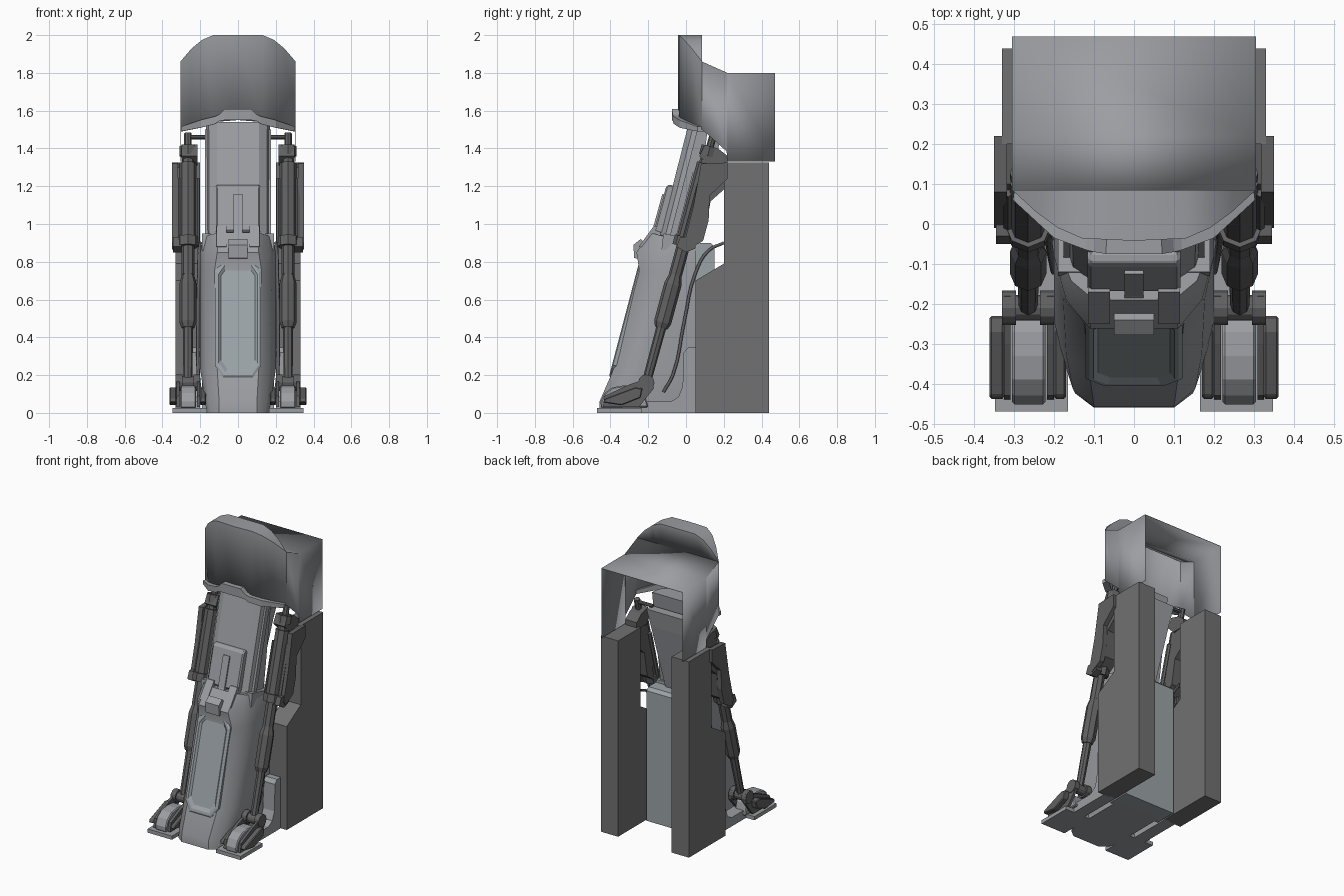
import bpy, bmesh
from mathutils import Vector

if "Cube" in bpy.data.objects:
    bpy.data.objects.remove(bpy.data.objects["Cube"])


def material(name, r, g, b):
    m = bpy.data.materials.new(name)
    m.diffuse_color = (r, g, b, 1)
    m.use_nodes = True
    m.node_tree.nodes["Principled BSDF"].inputs["Base Color"].default_value = m.diffuse_color
    return m


SHELL = material("shell_grey", .33, .34, .36)
PANEL = material("panel_grey", .33, .37, .39)
TOWER = material("tower_grey", .165, .165, .165)
DARK = material("dark_metal", .12, .12, .12)


def colour(name):
    if name.startswith(("leg", "ankle", "toe", "arm", "shoulder", "side", "foot_cheek")):
        return DARK
    if name == "rear_tower":
        return TOWER
    return PANEL if name in ("front_panel", "rear_core") else SHELL


def make(name, bm, mirror=False, solid=0.0, bevel=0.0):
    bmesh.ops.remove_doubles(bm, verts=bm.verts, dist=0.0005)
    bmesh.ops.recalc_face_normals(bm, faces=bm.faces)
    me = bpy.data.meshes.new(name)
    bm.to_mesh(me)
    bm.free()
    me.materials.append(colour(name))
    ob = bpy.data.objects.new(name, me)
    bpy.context.collection.objects.link(ob)
    if bevel:
        m = ob.modifiers.new("bevel", "BEVEL")
        m.width, m.segments = bevel, 1
    if solid:
        m = ob.modifiers.new("thickness", "SOLIDIFY")
        m.thickness, m.offset = solid, -1
    if mirror:
        ob.modifiers.new("mirror", "MIRROR").use_axis[0] = True
    return ob


def loft(name, rings, mirror=False, bevel=0.0):
    """Skin equal-length closed rings and cap both ends."""
    bm = bmesh.new()
    vs = [[bm.verts.new(p) for p in r] for r in rings]
    n = len(vs[0])
    for a, b in zip(vs, vs[1:]):
        for i in range(n):
            bm.faces.new((a[i], a[(i + 1) % n], b[(i + 1) % n], b[i]))
    bm.faces.new(vs[0])
    bm.faces.new(vs[-1])
    return make(name, bm, mirror, bevel=bevel)


def prism(name, yz, x0, x1, mirror=False, bevel=0.0):
    return loft(name, [[(x, y, z) for y, z in yz] for x in (x0, x1)], mirror, bevel)


def rod(name, a, b, r, r2=None, n=8, mirror=True):
    a, b = Vector(a), Vector(b)
    d = b - a
    bm = bmesh.new()
    mat = d.to_track_quat('Z', 'Y').to_matrix().to_4x4()
    mat.translation = (a + b) / 2
    bmesh.ops.create_cone(bm, cap_ends=True, segments=n, radius1=r, radius2=r2 or r,
                          depth=d.length, matrix=mat)
    return make(name, bm, mirror)


def section(z, yf, yb, xa, xb, ch, dz=0.0):
    """Chamfered-front cross-section; dz raises the front edge."""
    half = [(xa, yf, z + dz), ((xa + xb) / 2 + .015, yf + ch * .4, z + dz * .6), (xb, yf + ch, z), (xb, yb, z)]
    return half + [(-x, y, zz) for x, y, zz in reversed(half)]


def smooth(ob, angle):
    bpy.ops.object.select_all(action='DESELECT')
    ob.select_set(True)
    bpy.context.view_layer.objects.active = ob
    bpy.ops.object.shade_smooth_by_angle(angle=angle)


# hood shell: wraparound wall, crest and sloped roof, open at back and bottom
plan = [(.305, .47, 1.33, 1.8), (.305, .22, 1.33, 1.8), (.305, .215, 1.385, 1.802),
        (.305, .085, 1.5, 1.86), (.245, .03, 1.51, 1.93), (.19, -.01, 1.52, 1.975),
        (.13, -.036, 1.54, 2.0), (.0, -.042, 1.55, 2.0)]
plan += [(-x, y, a, b) for x, y, a, b in reversed(plan[:-1])]
bm = bmesh.new()
quad = lambda *ps: bm.faces.new([bm.verts.new(p) for p in ps])
for (x, y, a, b), (u, v, c, d) in zip(plan, plan[1:]):
    quad((x, y, a), (u, v, c), (u, v, d), (x, y, b))
for (x, y, a, b), (u, v, c, d) in zip(plan[3:-3], plan[4:-3]):
    quad((x, y, b), (u, v, d), (u, .085, d), (x, .085, b))
    quad((x, .085, b), (u, .085, d), (u, .085, 1.86), (x, .085, 1.86))
for (y, z), (v, w) in (((.085, 1.86), (.22, 1.8)), ((.22, 1.8), (.47, 1.8))):
    quad((.305, y, z), (-.305, y, z), (-.305, v, w), (.305, v, w))
smooth(make("hood", bm, solid=.004), .55)

# brim with raised centre along the hood's lower front edge
brim = [(.303, .06, 1.49, 1.515), (.2, -.035, 1.51, 1.55), (.12, -.065, 1.53, 1.57),
        (.1, -.07, 1.545, 1.58), (.07, -.075, 1.55, 1.61)]
brim += [(-x, y, a, b) for x, y, a, b in reversed(brim)]
loft("hood_brim", [[(x, y, a), (x, y, b), (x * .98, y + .05, b), (x * .98, y + .05, a)]
                   for x, y, a, b in brim])

# lower body, tapering nose to shoulder rim
body = loft("lower_body", [
    section(0, -.46, .05, .1, .165, .09), section(.06, -.458, .05, .1, .175, .11),
    section(.23, -.384, .05, .11, .2, .14), section(.75, -.247, .05, .125, .2, .15),
    section(.85, -.262, .05, .11, .2, .18), section(.92, -.19, .05, .1, .185, .12, .035)])
smooth(body, .6)
prism("rear_core", [(0, 0), (.15, 0), (.15, .88), (.13, .9), (0, .9)], -.19, .19)


# front panel: octagonal frame with a recessed centre on the sloped front
def octo(hx, z0, z1, c, off):
    pts = [(hx, z0 + c), (hx, z1 - c), (hx - c * .7, z1), (-hx + c * .7, z1),
           (-hx, z1 - c), (-hx, z0 + c), (-hx + c * .7, z0), (hx - c * .7, z0)]
    return [(x, -.384 + (z - .23) * .2635 - off, z) for x, z in pts]


loft("front_panel", [octo(.122, .19, .81, .06, -.03), octo(.122, .19, .81, .06, .008),
                     octo(.112, .2, .8, .055, .014), octo(.102, .215, .785, .05, .014),
                     octo(.09, .235, .77, .045, .002)])

# neck column
loft("neck", [section(.85, -.16, .03, .11, .165, .07), section(1.54, .016, .12, .11, .17, .07)])
prism("neck_rail", [(-.09, .92), (-.06, .9), (.09, 1.47), (.06, 1.5)], .13, .176, True)
loft("neck_rear", [[(-w, y, z), (w, y, z), (w, y + .06, z), (-w, y + .06, z)]
                   for w, y, z in ((.1, .0, .85), (.15, .1, 1.33), (.17, .12, 1.45))])
prism("neck_band", [(-.17, .96), (-.105, 1.2), (-.085, 1.21), (-.04, 1.19), (-.1, .94)], -.116, .116, bevel=.008)
prism("latch_strip", [(-.26, .86), (-.18, .96), (-.125, 1.16), (-.1, 1.15), (-.15, .93), (-.22, .84)], -.024, .024)
prism("latch_head", [(-.275, .82), (-.278, .89), (-.24, .92), (-.22, .9), (-.22, .81)], -.05, .05)
prism("rim_clip", [(-.25, .88), (-.17, .99), (-.13, .98), (-.15, .86)], .06, .115, True)
prism("rim_shoulder", [(-.13, .86), (-.12, .95), (-.02, .93), (.03, .9), (.03, .86)], .12, .19, True)

# rear towers and shaped arm plates
prism("rear_tower", [(.05, 0), (.05, .7), (.2, .79), (.2, 1.325), (.44, 1.325), (.44, 0)], .2, .33, True)
prism("arm_plate", [(.08, 1.32), (.22, 1.325), (.22, 1.24), (.125, 1.15), (.12, 1.02), (.09, .91),
                    (.01, .865), (-.01, .9), (.04, 1.1)], .318, .35, True)
prism("arm_backing", [(.1, 1.3), (.22, 1.32), (.22, 1.2), (.13, 1.12), (.1, .95), (.03, .9), (.05, 1.1)],
      .22, .32, True)
prism("shoulder_cap", [(.07, 1.36), (.1, 1.42), (.17, 1.4), (.22, 1.36), (.22, 1.31), (.12, 1.31)],
      .215, .3, True)

# telescopic legs
L = lambda z, x=.265: (x, -.21 + .27 * (z - .16), z)
for nm, z0, z1, r, r2 in (("leg_rod", .15, .5, .024, .027), ("leg_sleeve_tip", .45, .48, .034, .046),
                          ("leg_sleeve", .48, .68, .046, .046), ("leg_sleeve_top", .68, .73, .046, .033),
                          ("leg_mid_rod", .73, .9, .035, .035), ("leg_collar", .88, .93, .058, .058),
                          ("leg_upper", .93, 1.32, .046, .046), ("leg_neck", 1.32, 1.36, .034, .034),
                          ("leg_top_ring", 1.36, 1.41, .046, .046), ("leg_pin", 1.41, 1.48, .02, .02)):
    rod(nm, L(z0), L(z1), r, r2)
for dx in (-.05, .05):
    rod("leg_side_rail", L(.9, .265 + dx), L(1.24, .265 + dx), .014, n=6)
rod("leg_link", (.15, .14, 1.46), (.265, .14, 1.46), .012)
prism("leg_hook", [(-.05, .88), (-.03, .93), (.05, .93), (.05, .87), (0, .85)], .3, .345, True)

# ankles and feet
rod("ankle_axle", (.2, -.21, .16), (.33, -.21, .16), .032, n=12)
for x in (.2, .295):
    rod("ankle_disc", (x, -.21, .16), (x + .035, -.21, .16), .043, n=12)
prism("foot_arch", [(-.45, .025), (-.452, .06), (-.43, .105), (-.39, .135), (-.33, .145), (-.27, .14),
                    (-.22, .11), (-.2, .03)], .222, .305, True, .006)
for x0, x1 in ((.17, .2), (.325, .362)):
    prism("toe_guard", [(-.44, .055), (-.43, .075), (-.27, .135), (-.23, .13), (-.24, .08), (-.34, .04)],
          x0, x1, True, .005)
for x0, x1 in ((.2, .218), (.309, .325)):
    prism("foot_cheek", [(-.44, .03), (-.43, .09), (-.3, .15), (-.18, .19), (-.17, .13), (-.25, .03)], x0, x1, True)
prism("foot_plate", [(-.47, 0), (-.47, .025), (-.235, .025), (-.235, 0)], .165, .348, True)
prism("heel_bracket", [(-.24, 0), (-.24, .06), (-.08, .06), (-.04, .085), (-.018, .14), (-.012, .32),
                       (.01, .345), (.06, .345), (.06, 0)], .2, .285, True)

# side cables
for s in (-1, 1):
    cu = bpy.data.curves.new("side_cable", 'CURVE')
    cu.dimensions = '3D'
    cu.bevel_depth, cu.bevel_resolution, cu.resolution_u = .009, 1, 4
    cu.materials.append(DARK)
    pts = [(.2, .2, .9), (.205, .12, .86), (.208, .05, .74), (.213, -.01, .48), (.21, -.07, .2), (.2, -.12, .11)]
    sp = cu.splines.new('BEZIER')
    sp.bezier_points.add(len(pts) - 1)
    for bp, (x, y, z) in zip(sp.bezier_points, pts):
        bp.co = (s * x, y, z)
        bp.handle_left_type = bp.handle_right_type = 'AUTO'
    bpy.context.collection.objects.link(bpy.data.objects.new("side_cable", cu))
